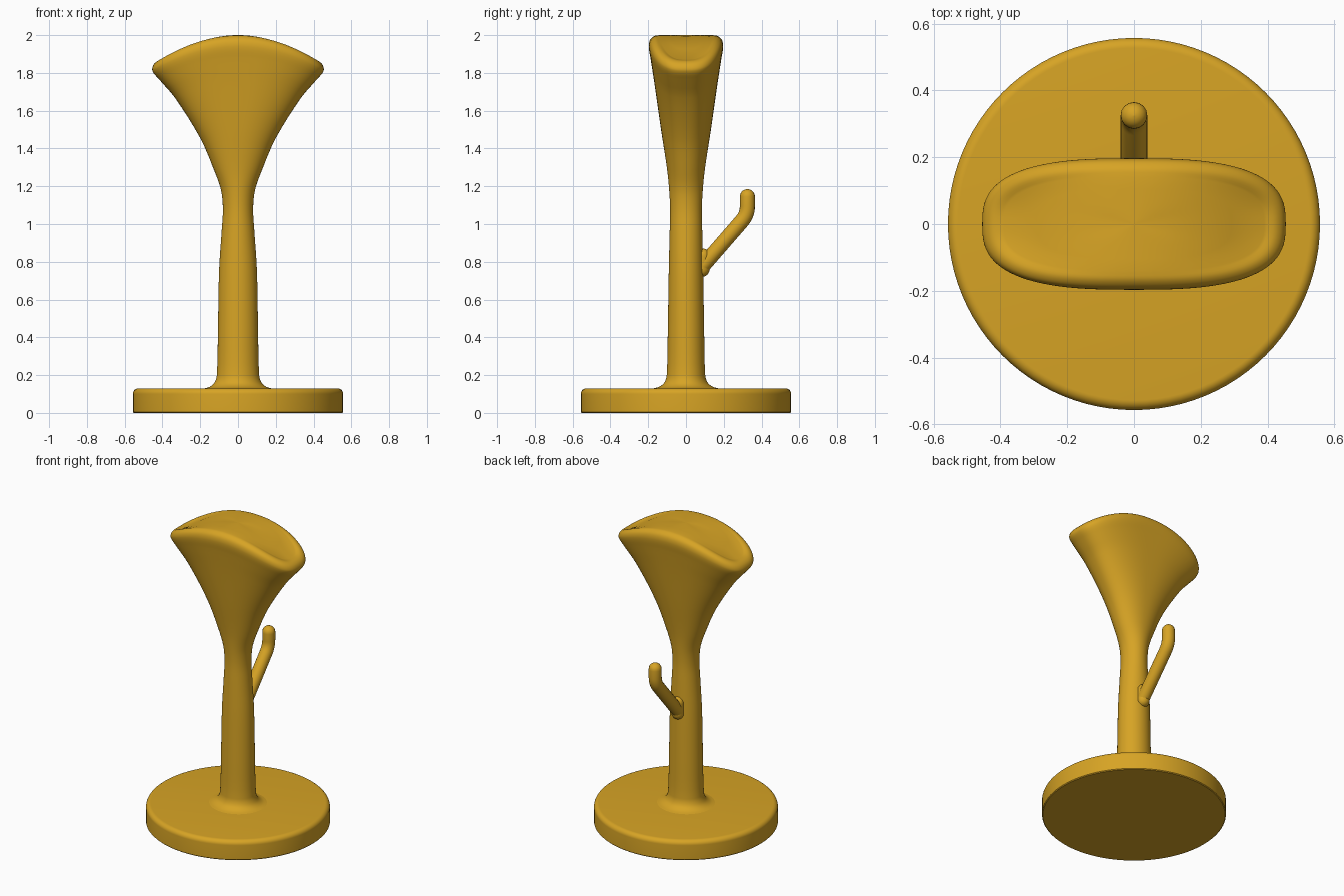
import bpy, bmesh, math
from mathutils import Vector

if "Cube" in bpy.data.objects:
    bpy.data.objects.remove(bpy.data.objects["Cube"])

gold = bpy.data.materials.new("golden yellow")
gold.diffuse_color = (0.68, 0.37, 0.018, 1)
gold.use_nodes = True
gold.node_tree.nodes["Principled BSDF"].inputs["Base Color"].default_value = gold.diffuse_color


def finish(ob, angle=40):
    ob.data.materials.clear()
    ob.data.materials.append(gold)
    bpy.ops.object.select_all(action='DESELECT')
    ob.select_set(True)
    bpy.context.view_layer.objects.active = ob
    if ob.type == 'CURVE':
        bpy.ops.object.convert(target='MESH')
    bpy.ops.object.shade_smooth_by_angle(angle=math.radians(angle))


def smooth_rows(rows, steps):
    """Smooth curve through rows, spaced by their distance."""
    p = [Vector(r) for r in rows]
    t = [0.0]
    for a, b in zip(p, p[1:]):
        t.append(t[-1] + (b - a).length)
    last = len(p) - 1
    tan = []
    for i in range(len(p)):
        a, b = max(i - 1, 0), min(i + 1, last)
        tan.append((p[b] - p[a]) / (t[b] - t[a]))
    out = []
    for i in range(last):
        h = t[i + 1] - t[i]
        for k in range(steps):
            s = k / steps
            out.append(p[i] * (2*s**3 - 3*s**2 + 1) + tan[i] * h * (s**3 - 2*s**2 + s)
                       + p[i+1] * (3*s**2 - 2*s**3) + tan[i+1] * h * (s**3 - s**2))
    return out + [p[-1]]


def loft(name, rows, sides=96):
    """Rings of (z at middle, z at sides, half width, half depth, squareness)."""
    bm = bmesh.new()
    rings = []
    for zc, zs, rx, ry, n in rows:
        ring = []
        for k in range(sides):
            a = 2 * math.pi * k / sides
            c, s = math.cos(a), math.sin(a)
            ux = math.copysign(abs(c) ** (2 / n), c)
            uy = math.copysign(abs(s) ** (2 / n), s)
            ring.append(bm.verts.new((rx * ux, ry * uy, zc - (zc - zs) * ux * ux)))
        rings.append(ring)
    for lo, hi in zip(rings, rings[1:]):
        for k in range(sides):
            j = (k + 1) % sides
            bm.faces.new((lo[k], lo[j], hi[j], hi[k]))
    bm.faces.new(rings[0][::-1])
    bm.faces.new(rings[-1])
    me = bpy.data.meshes.new(name)
    bm.to_mesh(me)
    bm.free()
    ob = bpy.data.objects.new(name, me)
    bpy.context.collection.objects.link(ob)
    finish(ob)
    return ob


def rod(name, path, radius):
    """Round rod with domed ends along a path in the y-z plane."""
    pts = [Vector((0, y, z)) for y, z in path]

    def dome(end, inner):
        d = (end - inner).normalized()
        angles = [math.radians(a) for a in (15, 30, 45, 60, 75, 88)]
        return [(end + d * radius * math.sin(a), math.cos(a)) for a in angles]

    full = dome(pts[0], pts[1])[::-1] + [(p, 1) for p in pts] + dome(pts[-1], pts[-2])
    cu = bpy.data.curves.new(name, 'CURVE')
    cu.dimensions = '3D'
    cu.bevel_depth = radius
    cu.bevel_resolution = 6
    cu.use_fill_caps = True
    sp = cu.splines.new('POLY')
    sp.points.add(len(full) - 1)
    for q, (p, r) in zip(sp.points, full):
        q.co = (*p, 1)
        q.radius = r
    ob = bpy.data.objects.new(name, cu)
    bpy.context.collection.objects.link(ob)
    finish(ob, 60)


# Round base with a rounded upper rim
R, H, F = 0.557, 0.13, 0.03
base = [(0, 0, R - 0.005, R - 0.005, 2), (0.005, 0.005, R, R, 2)]
for i in range(9):
    a = math.pi / 2 * i / 8
    r, z = R - F + F * math.cos(a), H - F + F * math.sin(a)
    base.append((z, z, r, r, 2))
loft("base", base)

# Stem flaring from the base fillet up into the arched saddle
stem = [(0.128, 0.128, 0.185, 0.18, 2), (0.138, 0.138, 0.15, 0.143, 2),
        (0.16, 0.16, 0.125, 0.115, 2), (0.2, 0.2, 0.112, 0.102, 2),
        (0.45, 0.45, 0.106, 0.096, 2), (0.757, 0.757, 0.1, 0.091, 2),
        (0.97, 0.97, 0.086, 0.086, 2), (1.08, 1.08, 0.08, 0.084, 2),
        (1.18, 1.18, 0.09, 0.089, 2), (1.29, 1.286, 0.127, 0.1, 2.1),
        (1.5, 1.455, 0.2, 0.132, 2.3), (1.75, 1.667, 0.333, 0.168, 2.6),
        (1.88, 1.765, 0.417, 0.188, 2.8), (1.94, 1.81, 0.453, 0.197, 2.8),
        (1.975, 1.842, 0.448, 0.19, 2.8), (1.995, 1.863, 0.425, 0.168, 2.8),
        (2.0, 1.87, 0.39, 0.14, 2.8)]
rows = smooth_rows(stem, 4)
# Arched saddle top closing to a narrow middle line
for f in (0.75, 0.5, 0.25, 0.02):
    rows.append((2.0, 2 - 0.868 * (0.39 * f) ** 2, 0.39 * f, 0.14 * f, 2.8))
loft("stem_and_saddle", rows)

# Cable hook: slanted arm with a soft bend and an upright tip
foot, bend, tip = Vector((0.06, 0.745)), Vector((0.325, 1.05)), Vector((0.325, 1.145))
start = bend + (foot - bend).normalized() * 0.045
stop = bend + Vector((0, 0.045))
path = [foot]
for i in range(9):
    s = i / 8
    path.append(start * (1 - s) ** 2 + bend * 2 * s * (1 - s) + stop * s * s)
rod("cable_hook", path + [tip], 0.04)

# Short rounded root of the hook against the stem
rod("hook_root", [(0.085, 0.76), (0.09, 0.83)], 0.04)
